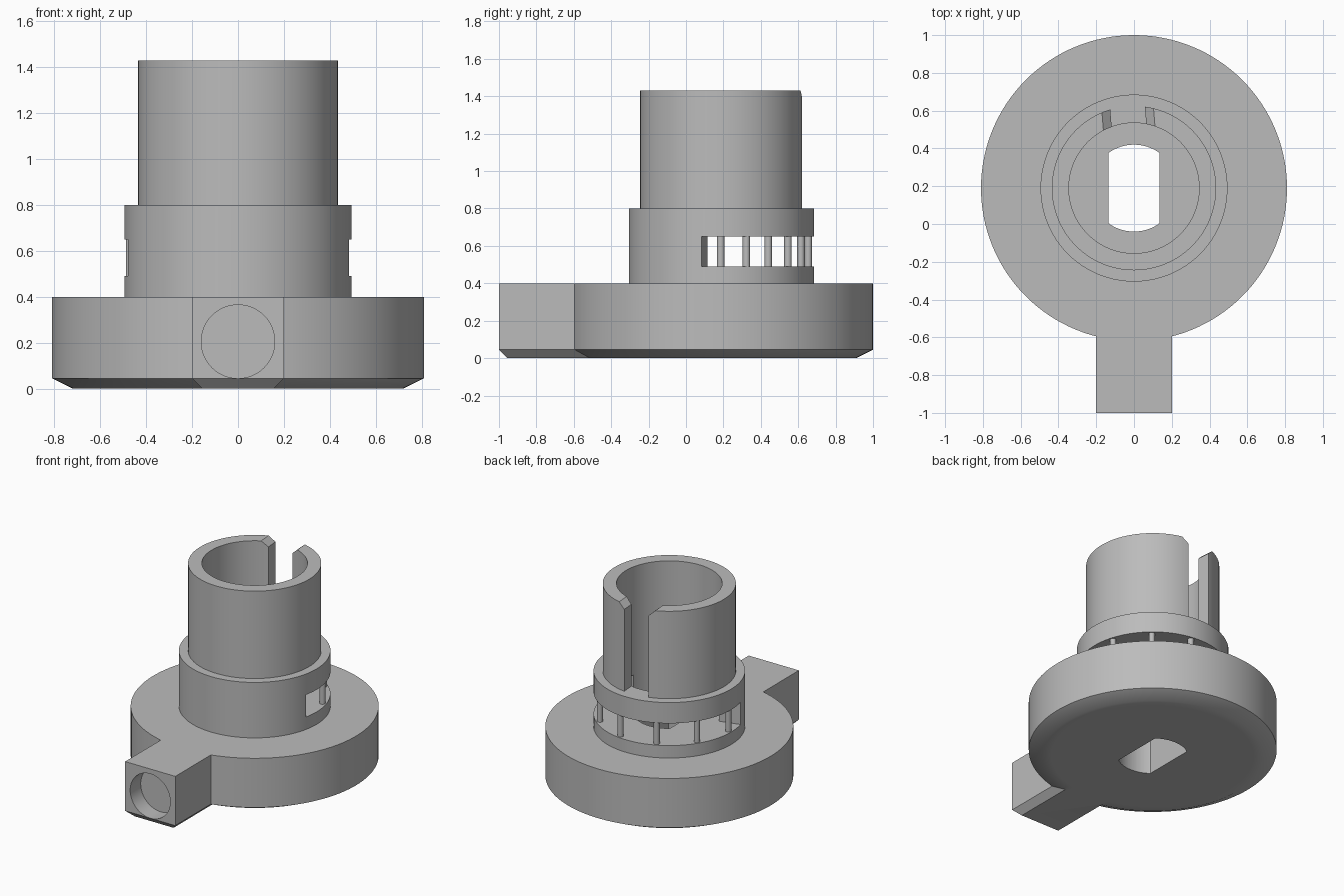
import bpy, bmesh, math
from mathutils import Matrix, Vector

SEG = 128
CY = 0.19            # y of the round axis
TILT = math.radians(4.6)

cube = bpy.data.objects.get("Cube")
if cube:
    bpy.data.objects.remove(cube, do_unlink=True)

grey = bpy.data.materials.new("plain grey")
grey.use_nodes = True
grey.diffuse_color = (0.5, 0.5, 0.5, 1)
grey.node_tree.nodes["Principled BSDF"].inputs["Base Color"].default_value = (0.5, 0.5, 0.5, 1)


def finish(bm, name):
    bmesh.ops.remove_doubles(bm, verts=bm.verts, dist=1e-5)
    bmesh.ops.recalc_face_normals(bm, faces=bm.faces)
    mesh = bpy.data.meshes.new(name)
    bm.to_mesh(mesh)
    bm.free()
    mesh.materials.append(grey)
    obj = bpy.data.objects.new(name, mesh)
    bpy.context.collection.objects.link(obj)
    return obj


def lathe(name, profile):
    """Spin an (r, z) outline around the round axis."""
    bm = bmesh.new()
    verts = [bm.verts.new((r, CY, z)) for r, z in profile]
    edges = [bm.edges.new(p) for p in zip(verts, verts[1:])]
    bmesh.ops.spin(bm, geom=verts + edges, cent=(0, CY, 0), axis=(0, 0, 1),
                   angle=math.tau, steps=SEG, use_merge=True)
    return finish(bm, name)


def prism(name, points, vector):
    """Extrude a flat polygon along a vector."""
    bm = bmesh.new()
    face = bm.faces.new([bm.verts.new(p) for p in points])
    top = bmesh.ops.extrude_face_region(bm, geom=[face], use_keep_orig=True)["geom"]
    bmesh.ops.translate(bm, vec=vector, verts=[v for v in top if isinstance(v, bmesh.types.BMVert)])
    return finish(bm, name)


def combine(target, tool, operation):
    mod = target.modifiers.new(tool.name, 'BOOLEAN')
    mod.object, mod.operation, mod.solver = tool, operation, 'EXACT'
    bpy.context.view_layer.objects.active = target
    bpy.ops.object.modifier_apply(modifier=mod.name)
    bpy.data.objects.remove(tool, do_unlink=True)


def ring(radius, start=0.0, end=math.tau, count=SEG):
    return [(radius * math.cos(start + (end - start) * i / count),
             radius * math.sin(start + (end - start) * i / count)) for i in range(count + 1)]


# Round body: chamfered base, collar, tube and blind bore
body = lathe("body", [(0, 0), (0.66, 0), (0.72, 0), (0.81, 0.045), (0.81, 0.4), (0.495, 0.4),
                      (0.495, 0.8), (0.435, 0.8), (0.435, 1.43), (0.345, 1.43),
                      (0.345, 0.49), (0, 0.49)])

# Square handle with chamfered lower edges
bm = bmesh.new()
bmesh.ops.create_cube(bm, size=1, matrix=Matrix.Translation((0, -0.7, 0.2)) @ Matrix.Diagonal((0.4, 0.6, 0.4, 1)))
low = [e for e in bm.edges if all(v.co.z < 0.01 for v in e.verts)
       and not all(v.co.y > -0.5 for v in e.verts)]
bmesh.ops.bevel(bm, geom=low, offset=0.045, segments=1, affect='EDGES')
combine(body, finish(bm, "handle"), 'UNION')

# Flat-sided through hole
hole = [(max(-0.135, min(0.135, x)), y + CY, -0.1) for x, y in ring(0.23)[:-1]]
unique = [p for i, p in enumerate(hole) if abs(p[0]) < 0.135 or
          abs(hole[i - 1][0]) < 0.135 or abs(hole[(i + 1) % SEG][0]) < 0.135]
combine(body, prism("keyed_hole", unique, (0, 0, 0.8)), 'DIFFERENCE')

# Round pocket in the handle end
pocket = [(x, -1.1, z + 0.205) for x, z in ring(0.16, count=64)[:-1]]
combine(body, prism("handle_pocket", pocket, (0, 0.22, 0)), 'DIFFERENCE')

# Wide window around the back of the collar
a, b = math.radians(-12.5), math.radians(195)
sector = ring(0.6, a, b, 64) + ring(0.32, b, a, 64)
combine(body, prism("collar_window", [(x, y + CY, 0.49) for x, y in sector], (0, 0, 0.16)), 'DIFFERENCE')

# Slot down the back of the tube, flared at the rim
half, flare = 0.092, 0.045
outline = [(-half, 0.8), (half, 0.8), (half, 1.39), (half + flare, 1.43), (half + flare, 1.5),
           (-half - flare, 1.5), (-half - flare, 1.43), (-half, 1.39)]
slot = prism("tube_slot", [(x, 0.2, z) for x, z in outline], (0, 0.4, 0))
slot.data.transform(Matrix.Translation((0, CY, 0)) @ Matrix.Rotation(TILT, 4, 'Z'))
combine(body, slot, 'DIFFERENCE')

# Slim pins standing in the window
pins = []
for i in range(6):
    angle = math.radians(16.5 + 32.8 * i)
    bm = bmesh.new()
    spot = Vector((0.468 * math.cos(angle), CY + 0.468 * math.sin(angle), 0.57))
    bmesh.ops.create_cone(bm, cap_ends=True, segments=24, radius1=0.02, radius2=0.02,
                          depth=0.17, matrix=Matrix.Translation(spot))
    pins.append(finish(bm, f"window_pin_{i + 1}"))

bpy.ops.object.select_all(action='DESELECT')
for obj in [body] + pins:
    obj.select_set(True)
bpy.context.view_layer.objects.active = body
bpy.ops.object.shade_smooth_by_angle(angle=math.radians(30))
